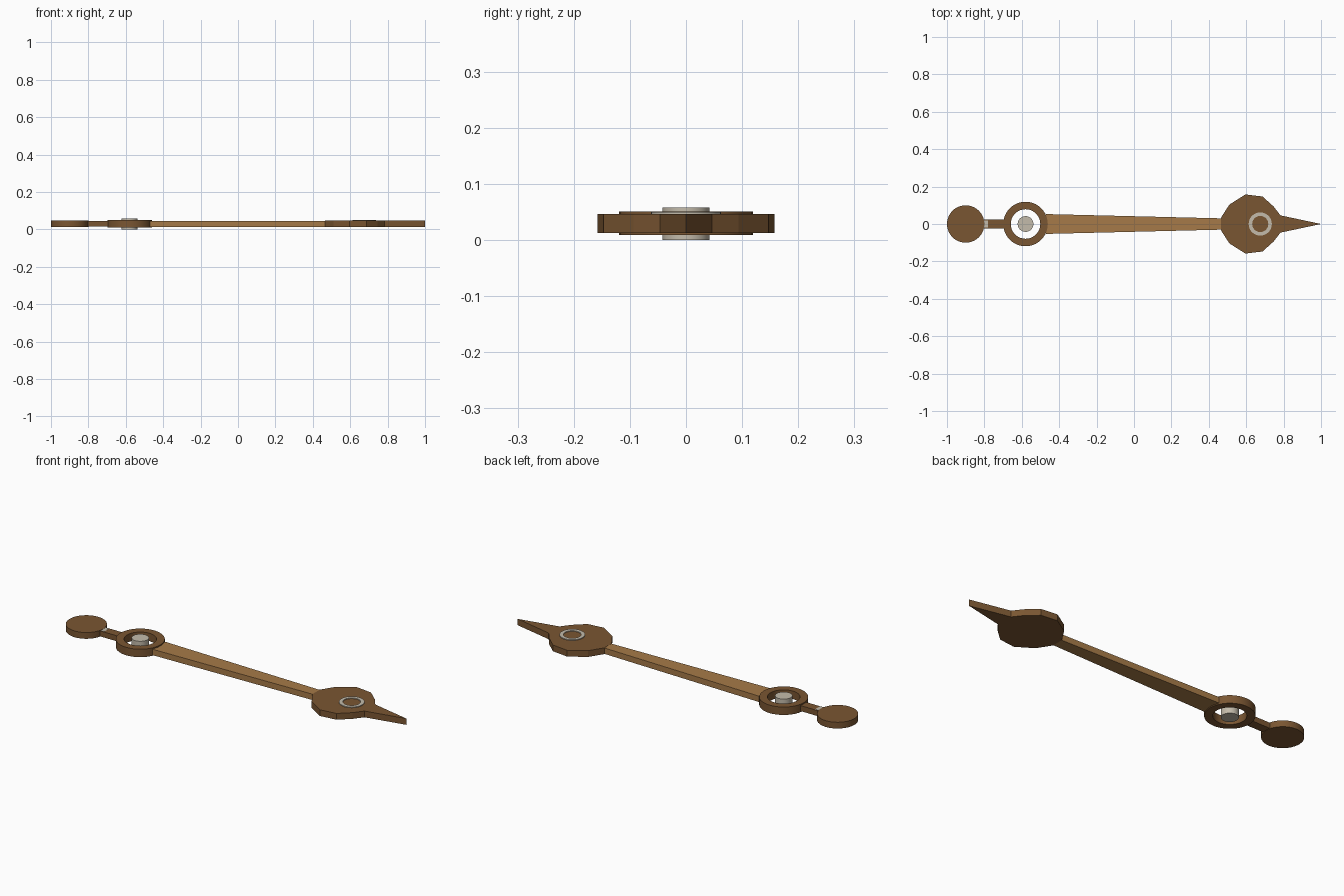
import bpy, bmesh, math

if "Cube" in bpy.data.objects:
    bpy.data.objects.remove(bpy.data.objects["Cube"])


def material(name, rgb):
    m = bpy.data.materials.new(name)
    m.diffuse_color = (*rgb, 1)
    m.use_nodes = True
    m.node_tree.nodes["Principled BSDF"].inputs["Base Color"].default_value = m.diffuse_color
    return m


DARK = material("dark_wood", (0.195, 0.093, 0.032))
LIGHT = material("light_wood", (0.38, 0.195, 0.065))
METAL = material("pale_metal", (0.55, 0.50, 0.41))


def finish(name, bm, mat, smooth=False):
    bmesh.ops.recalc_face_normals(bm, faces=bm.faces)
    me = bpy.data.meshes.new(name)
    bm.to_mesh(me)
    bm.free()
    me.materials.append(mat)
    ob = bpy.data.objects.new(name, me)
    bpy.context.collection.objects.link(ob)
    if smooth:
        bpy.ops.object.select_all(action='DESELECT')
        ob.select_set(True)
        bpy.context.view_layer.objects.active = ob
        bpy.ops.object.shade_smooth_by_angle(angle=math.radians(30))
    return ob


def slab(name, outline, z0, z1, mat, smooth=False):
    """Extrude a flat outline from z0 to z1."""
    bm = bmesh.new()
    face = bm.faces.new([bm.verts.new((x, y, z0)) for x, y in outline])
    ext = bmesh.ops.extrude_face_region(bm, geom=[face])
    for v in ext["geom"]:
        if isinstance(v, bmesh.types.BMVert):
            v.co.z = z1
    return finish(name, bm, mat, smooth)


def circle(cx, r, n=40):
    return [(cx + r * math.cos(2 * math.pi * i / n),
             r * math.sin(2 * math.pi * i / n)) for i in range(n)]


def disc(name, cx, r, z0, z1, mat):
    return slab(name, circle(cx, r), z0, z1, mat, True)


def ring(name, cx, r_in, r_out, z0, z1, mat, n=40):
    """Square-section ring around a vertical axis."""
    bm = bmesh.new()
    loops = [[bm.verts.new((x, y, z)) for x, y in circle(cx, r, n)]
             for r, z in ((r_out, z0), (r_out, z1), (r_in, z1), (r_in, z0))]
    for k in range(4):
        a, b = loops[k], loops[(k + 1) % 4]
        for i in range(n):
            j = (i + 1) % n
            bm.faces.new((a[i], a[j], b[j], b[i]))
    return finish(name, bm, mat, True)


def mirrored(half):
    """Close an upper half-outline with its reflection across y = 0."""
    return half + [(x, -y) for x, y in reversed(half) if y > 0]


Z0, Z1 = 0.0125, 0.046

# counterweight, neck and the small pale joint between them
disc("counterweight", -0.9, 0.1, Z0, Z1, DARK)
slab("neck", mirrored([(-0.83, 0.024), (-0.685, 0.024)]), Z0 + 0.002, Z1 - 0.002, DARK)
slab("neck_joint", mirrored([(-0.81, 0.02), (-0.78, 0.02)]), Z1 - 0.003, Z1 - 0.001, METAL)

# pivot
ring("pivot_ring", -0.58, 0.079, 0.119, 0.0085, 0.051, DARK)
disc("pivot_pin", -0.58, 0.042, 0.0, 0.0575, METAL)

# tapered shaft
slab("shaft", mirrored([(-0.47, 0.053), (0.475, 0.03)]), Z0 + 0.001, Z1 - 0.001, LIGHT)

# pointed head with inlaid ring
slab("head", mirrored([(0.464, 0.032), (0.51, 0.104), (0.596, 0.158), (0.687, 0.147),
                       (0.746, 0.094), (0.783, 0.046), (1.0, 0.0)]), Z0, Z1, DARK)
ring("head_inlay", 0.675, 0.043, 0.062, Z1 - 0.004, 0.05, METAL)
